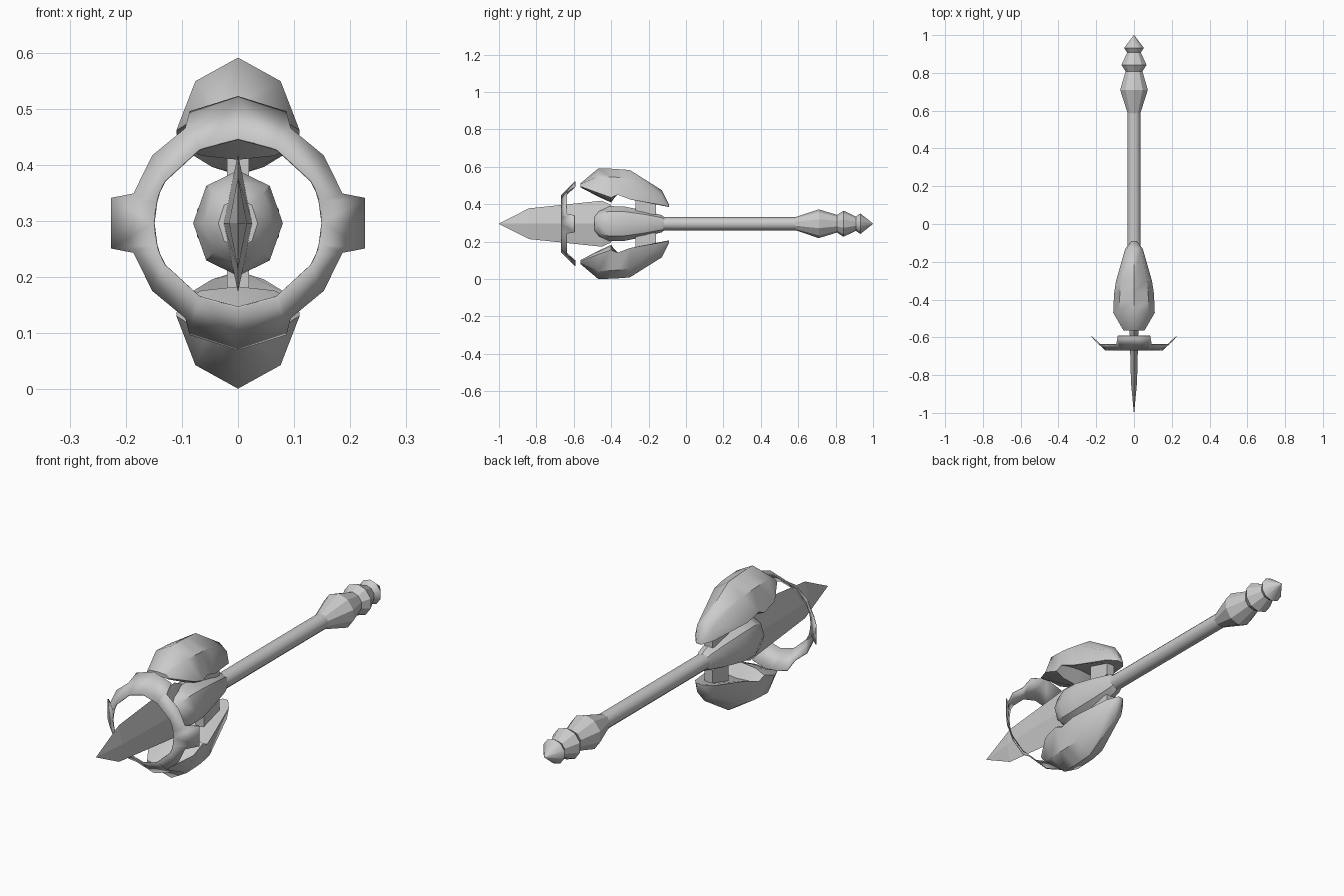
import bpy, bmesh, math
from mathutils import Vector

AXIS = 0.296  # height of the long axis

cube = bpy.data.objects.get("Cube")
if cube:
    bpy.data.objects.remove(cube, do_unlink=True)

grey = bpy.data.materials.new("plain grey")
grey.use_nodes = True
grey.diffuse_color = (0.6, 0.6, 0.6, 1)
grey.node_tree.nodes["Principled BSDF"].inputs["Base Color"].default_value = (0.6, 0.6, 0.6, 1)


def finish(name, bm, smooth=35):
    bmesh.ops.remove_doubles(bm, verts=bm.verts, dist=0.0005)
    bmesh.ops.recalc_face_normals(bm, faces=bm.faces)
    mesh = bpy.data.meshes.new(name)
    bm.to_mesh(mesh)
    bm.free()
    ob = bpy.data.objects.new(name, mesh)
    bpy.context.collection.objects.link(ob)
    ob.location.z = AXIS
    mesh.materials.append(grey)
    bpy.ops.object.select_all(action='DESELECT')
    ob.select_set(True)
    bpy.context.view_layer.objects.active = ob
    if smooth:
        bpy.ops.object.shade_smooth_by_angle(angle=math.radians(smooth))
    return ob


def loft(name, sections, smooth=35):
    """Skin closed cross-sections of equal length and cap both ends."""
    bm = bmesh.new()
    rows = [[bm.verts.new(p) for p in s] for s in sections]
    n = len(rows[0])
    for a, b in zip(rows, rows[1:]):
        for i in range(n):
            j = (i + 1) % n
            bm.faces.new((a[i], a[j], b[j], b[i]))
    bm.faces.new(rows[0])
    bm.faces.new(rows[-1])
    return finish(name, bm, smooth)


def oval(y, rx, rz, sides):
    turns = [2 * math.pi * i / sides for i in range(sides)]
    return [(rx * math.sin(t), y, rz * math.cos(t)) for t in turns]


# Shaft and stepped pommel
loft("shaft", [oval(y, 0.035, 0.035, 12) for y in (-0.2, 0.6)])
pommel = [(0.585, 0.035), (0.71, 0.077), (0.808, 0.047), (0.842, 0.07),
          (0.908, 0.038), (0.932, 0.055), (1.0, 0.001)]
loft("pommel", [oval(y, r, r, 10) for y, r in pommel], 30)

# Rounded hub around the root of the blade
hub = [(-0.49, 0.035, 0.045), (-0.465, 0.062, 0.073), (-0.41, 0.08, 0.094),
       (-0.33, 0.08, 0.092), (-0.22, 0.06, 0.07), (-0.13, 0.04, 0.046),
       (-0.115, 0.034, 0.035)]
loft("hub", [oval(y, rx, rz, 8) for y, rx, rz in hub], 40)

# Blade with a diamond cross-section
blade = [(-1.0, 0.001, 0.001), (-0.84, 0.016, 0.082), (-0.45, 0.026, 0.123),
         (-0.4, 0.026, 0.1)]
loft("blade", [oval(y, rx, rz, 4) for y, rx, rz in blade], 0)

# Petals: y, apex, shoulder (x, z), edge (x, z), underside (x, z, middle z)
petal = [
    (-0.565, 0.215, 0.04, 0.212, 0.055, 0.2, 0.05, 0.195, 0.2),
    (-0.47, 0.295, 0.076, 0.253, 0.11, 0.165, 0.07, 0.15, 0.145),
    (-0.40, 0.294, 0.076, 0.25, 0.107, 0.14, 0.065, 0.12, 0.113),
    (-0.365, 0.292, 0.075, 0.248, 0.105, 0.155, 0.062, 0.165, 0.17),
    (-0.30, 0.287, 0.07, 0.24, 0.095, 0.13, 0.06, 0.14, 0.15),
    (-0.13, 0.18, 0.036, 0.15, 0.046, 0.1, 0.03, 0.097, 0.1),
    (-0.09, 0.1, 0.01, 0.097, 0.014, 0.09, 0.01, 0.089, 0.089)]


def petal_section(row, s):
    y, top, sx, sz, ex, ez, ux, uz, um = row
    half = [(sx, sz), (ex, ez), (ux, uz)]
    ring = [(0, top)] + half + [(0, um)] + [(-x, z) for x, z in reversed(half)]
    return [(x, y, z * s) for x, z in ring]


for label, s in (("upper", 1), ("lower", -1)):
    loft(label + "_petal", [petal_section(r, s) for r in petal], 40)
    strut = [[(x, y, z * s) for x, y in
              ((-0.02, -0.27), (0.02, -0.27), (0.02, -0.16), (-0.02, -0.16))]
             for z in (0.05, 0.15)]
    loft(label + "_strut", strut, 0)

# Flared guard ring: one quarter of inner and outer rims, mirrored around
inner = [(0.15, 0), (0.145, 0.038), (0.14, 0.055), (0.13, 0.075),
         (0.07, 0.13), (0.06, 0.134), (0, 0.15)]
outer = [(0.225, 0), (0.225, 0.045), (0.185, 0.053), (0.152, 0.12),
         (0.094, 0.168), (0.086, 0.198), (0, 0.225)]
back = [-0.595, -0.595, -0.637, -0.637, -0.637, -0.592, -0.592]
bm = bmesh.new()
for sx in (1, -1):
    for sz in (1, -1):
        a = [bm.verts.new((x * sx, -0.668, z * sz)) for x, z in inner]
        b = [bm.verts.new((x * sx, y, z * sz)) for (x, z), y in zip(outer, back)]
        for i in range(len(a) - 1):
            bm.faces.new((a[i], a[i + 1], b[i + 1], b[i]))
ring = finish("guard_ring", bm, 30)
skin = ring.modifiers.new("thickness", 'SOLIDIFY')
skin.thickness = 0.004
skin.offset = 0
